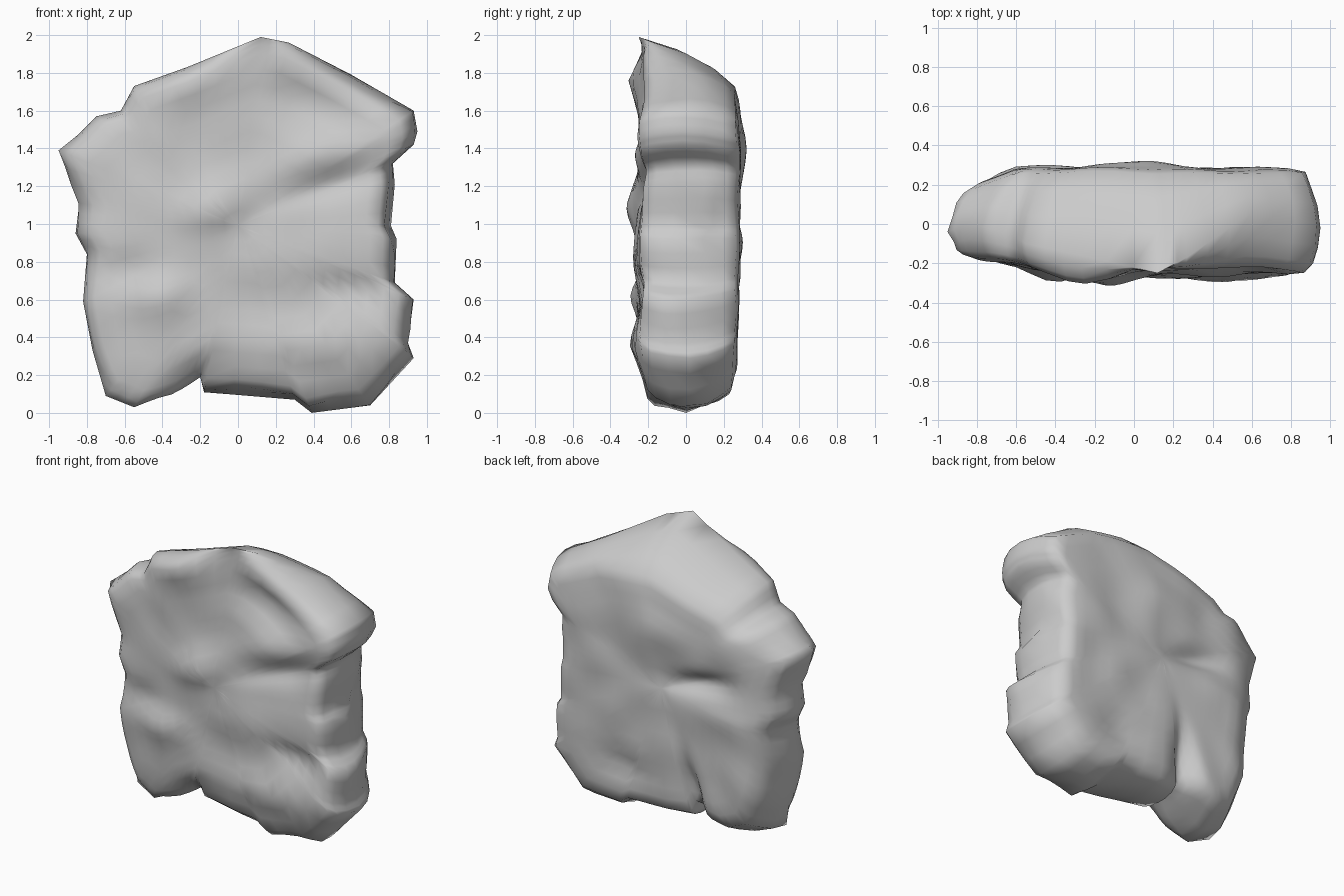
import bpy, bmesh, math
from mathutils import Vector, noise

if "Cube" in bpy.data.objects:
    bpy.data.objects.remove(bpy.data.objects["Cube"])

# Rock silhouette: x, z, depth of the widest rim, scale of the back edge
OUTLINE = [
    (-.95, 1.40, -.04, .92), (-.85, 1.48, .00, .88), (-.75, 1.58, -.02, .85),
    (-.62, 1.61, -.06, .84), (-.55, 1.74, -.10, .79), (-.27, 1.84, -.16, .78),
    (.12, 2.00, -.25, .74), (.27, 1.97, -.17, .76), (.60, 1.80, .06, .88),
    (.93, 1.61, .00, .92), (.95, 1.50, -.02, .92), (.93, 1.43, -.02, .90),
    (.82, 1.33, .06, .93), (.83, 1.22, .10, .94), (.81, 1.00, .06, .94),
    (.84, .93, -.03, .92), (.83, .70, .04, .93), (.93, .61, -.03, .87),
    (.90, .38, 0, .89), (.93, .30, .02, .88), (.70, .05, .02, .90),
    (.39, .01, 0, .90), (.30, .08, 0, .92), (-.18, .12, .02, .95),
    (-.20, .20, .0, .95), (-.35, .12, -.08, .91), (-.55, .04, -.13, .88),
    (-.70, .10, -.10, .88), (-.77, .34, -.04, .90), (-.82, .60, -.06, .89),
    (-.80, .85, 0, .92), (-.86, .96, .04, .91), (-.84, 1.12, .04, .92),
]

# Bulges and hollows: x, z, length, height, tilt in degrees, outward amount
FRONT = [
    (.36, 1.64, .26, .12, -25, -.09), (.50, 1.40, .34, .07, 15, .03),
    (.50, 1.22, .30, .08, 15, -.05), (-.15, 1.10, .22, .12, 20, .06),
    (-.27, 1.78, .20, .12, 10, .07), (.60, .66, .18, .07, 0, -.05),
    (.45, .38, .30, .12, 0, .05), (-.40, .62, .18, .10, 0, .05),
    (-.60, .76, .16, .08, 0, -.03), (-.20, .20, .14, .09, 20, -.07),
    (.20, .85, .25, .18, 0, .04),
]
BACK = [
    (.00, 1.40, .30, .14, 5, .05), (-.28, 1.10, .22, .07, -10, -.07),
    (-.22, .28, .07, .24, -10, -.10), (.30, .38, .18, .09, 10, -.05),
    (.45, 1.10, .25, .25, 0, .01), (-.45, .92, .25, .09, 0, .02),
]


def depth(x, z, features, side):
    d = .245 - .05 * max(0, .35 - z) / .35
    if side > 0:
        d += .03 - .1 * max(0, -x - .6) / .3
    else:
        d -= .07 * max(0, -x - .4) / .4
    for cx, cz, sx, sz, tilt, amount in features:
        a = math.radians(tilt)
        u = (x - cx) * math.cos(a) + (z - cz) * math.sin(a)
        v = (z - cz) * math.cos(a) - (x - cx) * math.sin(a)
        d += amount * math.exp(-(u / sx) ** 2 - (v / sz) ** 2)
    return d + .018 * noise.noise(Vector((x * 4, side * 3, z * 4)))


def lerp(a, b, t):
    return a + (b - a) * t


def section(px, pz, rim, sb):
    """Points from the front centre, over the rim, to the back centre."""
    sf = .915
    at = lambda s: (px * s, 1 + (pz - 1) * s)
    front = lambda s: -depth(*at(s), FRONT, -1)
    back = lambda s: depth(*at(s), BACK, 1)
    yf, yb = front(sf) + .01, back(sb) - .015
    path = [(s * sf, front(s * sf)) for s in [k / 11 for k in range(1, 11)]]
    path += [(sf, yf), (.96, lerp(yf, rim, .2)), (.988, lerp(yf, rim, .55)),
             (1, rim), (lerp(1, sb, .25), lerp(rim, yb, .4)),
             (lerp(1, sb, .6), lerp(rim, yb, .75)), (sb, yb)]
    path += [(s * sb, back(s * sb)) for s in [k / 11 for k in range(10, 0, -1)]]
    points = []
    for s, y in path:
        x, z = at(s)
        # Chip the side walls unevenly, leaving the sharp crest alone
        wall = max(0, min(1, (s - .82) / .1)) * max(0, min(1, (1.8 - pz) / .2))
        chip = .05 * wall * (1 - min(1, abs(y - rim) / .3))
        n = noise.noise(Vector((x * 3.5, y * 8, z * 3.5))) * chip
        if s == 1:
            n = 0
        points.append((x * (1 + n), y, 1 + (z - 1) * (1 + n)))
    return points


# Rock slab: sections swept round the silhouette
bm = bmesh.new()
rows = []
STEPS = 3
for i, a in enumerate(OUTLINE):
    b = OUTLINE[(i + 1) % len(OUTLINE)]
    for k in range(STEPS):
        p = [lerp(m, n, k / STEPS) for m, n in zip(a, b)]
        rows.append([bm.verts.new(c) for c in section(*p)])
for i, row in enumerate(rows):
    nxt = rows[(i + 1) % len(rows)]
    for j in range(len(row) - 1):
        bm.faces.new((row[j], nxt[j], nxt[j + 1], row[j + 1]))
for j, features, side in ((0, FRONT, -1), (-1, BACK, 1)):
    hub = bm.verts.new((0, side * depth(0, 1, features, side), 1))
    for i, row in enumerate(rows):
        bm.faces.new((row[j], rows[(i + 1) % len(rows)][j], hub))
bmesh.ops.recalc_face_normals(bm, faces=bm.faces)

# Rest on the ground
low = min(v.co.z for v in bm.verts)
for v in bm.verts:
    v.co.z -= low
mesh = bpy.data.meshes.new("rock_slab")
bm.to_mesh(mesh)
bm.free()
rock = bpy.data.objects.new("rock_slab", mesh)
bpy.context.collection.objects.link(rock)
bpy.context.view_layer.objects.active = rock
rock.select_set(True)
bpy.ops.object.shade_smooth_by_angle(angle=math.radians(80))
